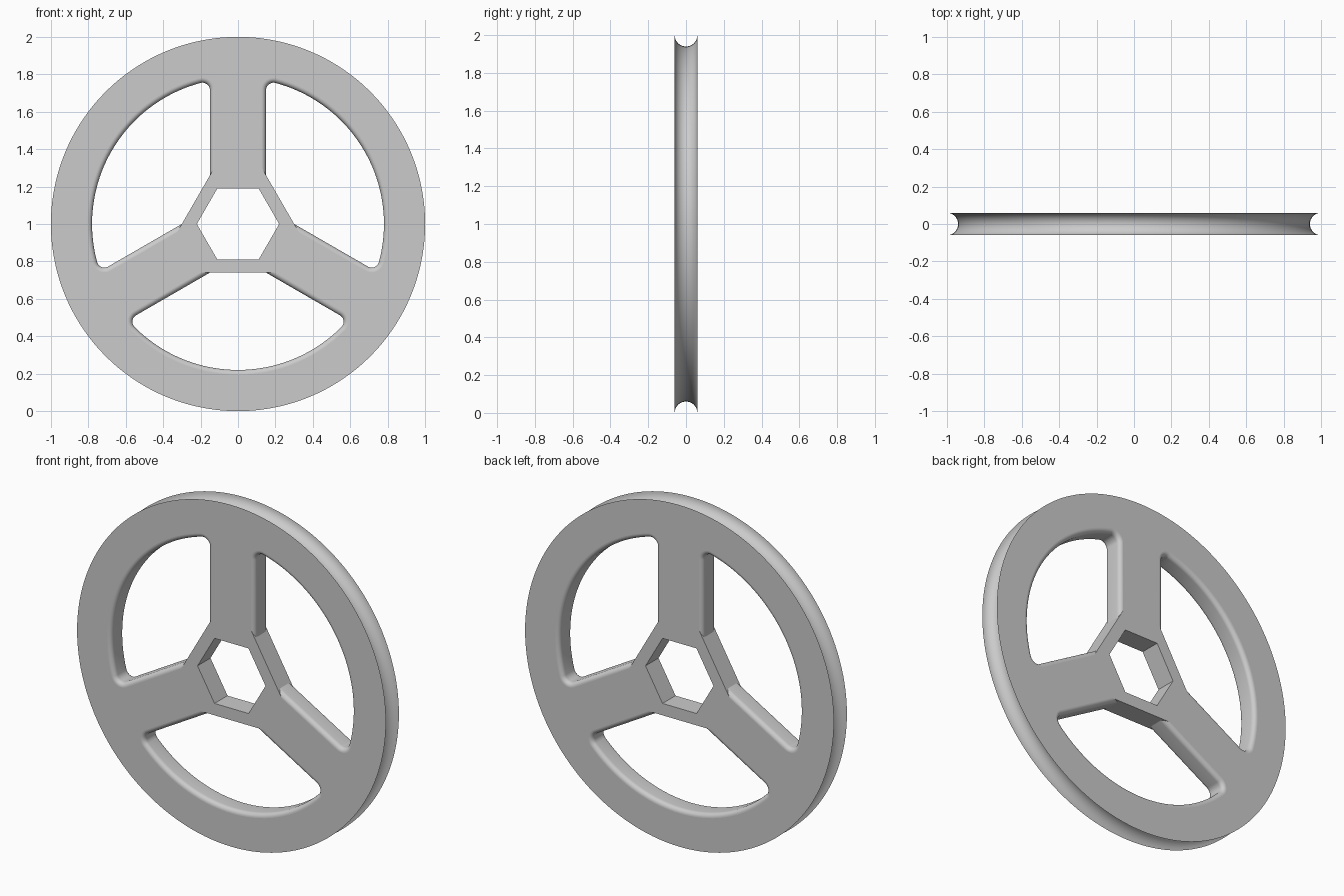
import bpy, bmesh
from math import sin, cos, asin, pi, radians, sqrt, hypot

cube = bpy.data.objects.get("Cube")
if cube:
    bpy.data.objects.remove(cube, do_unlink=True)

HALF = 0.06            # half thickness of the wheel
ROUND = 0.025          # rounding on the window edges
SPOKE, RIM, HUB = 0.15, 0.78, 0.26
CORNER = 0.04
BORE = 0.22


def ring(radius, count):
    return [(radius * cos(2 * pi * i / count), radius * sin(2 * pi * i / count))
            for i in range(count)]


def arc(cx, cz, radius, start, end, steps):
    return [(cx + radius * cos(start + (end - start) * i / steps),
             cz + radius * sin(start + (end - start) * i / steps))
            for i in range(steps + 1)]


def window(grow, turn):
    """Outline of one window between two spokes, widened by grow."""
    a = radians(30)
    width, corner = SPOKE - grow, CORNER + grow
    side, reach = SPOKE + CORNER, RIM - CORNER
    along = sqrt(reach ** 2 - side ** 2)
    cx = along * cos(a) - side * sin(a)
    cz = along * sin(a) + side * cos(a)
    lean = a + asin(side / reach)
    t = (HUB - width * cos(a)) / sin(a)
    half = [(t * cos(a) - width * sin(a), HUB)]
    half += arc(cx, cz, corner, a - pi / 2, lean, 10)
    rim = arc(0, 0, RIM + grow, lean, pi - lean, 40)[1:-1]
    outline = half + rim + [(-x, z) for x, z in reversed(half)]
    c, s = cos(turn), sin(turn)
    return [(x * c - z * s, x * s + z * c) for x, z in outline]


bm = bmesh.new()
cap_edges = {0: [], -1: []}


def wall(layers):
    """Skin a stack of (depth, outline) loops and keep its two end loops."""
    loops = [[bm.verts.new((x, y, z + 1)) for x, z in pts] for y, pts in layers]
    n = len(loops[0])
    for low, high in zip(loops, loops[1:]):
        for i in range(n):
            j = (i + 1) % n
            bm.faces.new((low[i], low[j], high[j], high[i]))
    for end in cap_edges:
        loop = loops[end]
        cap_edges[end] += [bm.edges.get((loop[i], loop[(i + 1) % n])) for i in range(n)]


# Grooved outer rim
wall([(-HALF * cos(pi * i / 16), ring(1 - HALF * sin(pi * i / 16), 144))
      for i in range(17)])

# Hexagonal bore
wall([(y, ring(BORE, 6)) for y in (-HALF, HALF)])

# Three windows with rounded edges
quarter = [(HALF - ROUND + ROUND * sin(k * pi / 16), ROUND * (1 - cos(k * pi / 16)))
           for k in range(9)]
profile = [(-y, g) for y, g in reversed(quarter)] + quarter
for k in range(3):
    wall([(y, window(g, pi + k * 2 * pi / 3)) for y, g in profile])

# Flat front and back faces
for edges in cap_edges.values():
    bmesh.ops.triangle_fill(bm, use_beauty=True, use_dissolve=False, edges=edges)
bmesh.ops.recalc_face_normals(bm, faces=bm.faces[:])

mesh = bpy.data.meshes.new("wheel")
bm.to_mesh(mesh)
bm.free()
wheel = bpy.data.objects.new("wheel", mesh)
bpy.context.collection.objects.link(wheel)

# Smooth walls, flat faces
bpy.ops.object.select_all(action='DESELECT')
wheel.select_set(True)
bpy.context.view_layer.objects.active = wheel
bpy.ops.object.shade_smooth_by_angle(angle=radians(25))
for face in mesh.polygons:
    if abs(face.normal.y) > 0.999:
        face.use_smooth = False

# Grey material
grey = bpy.data.materials.new("light grey")
grey.use_nodes = True
colour = (0.6, 0.6, 0.6, 1)
grey.diffuse_color = colour
grey.node_tree.nodes["Principled BSDF"].inputs["Base Color"].default_value = colour
mesh.materials.append(grey)
